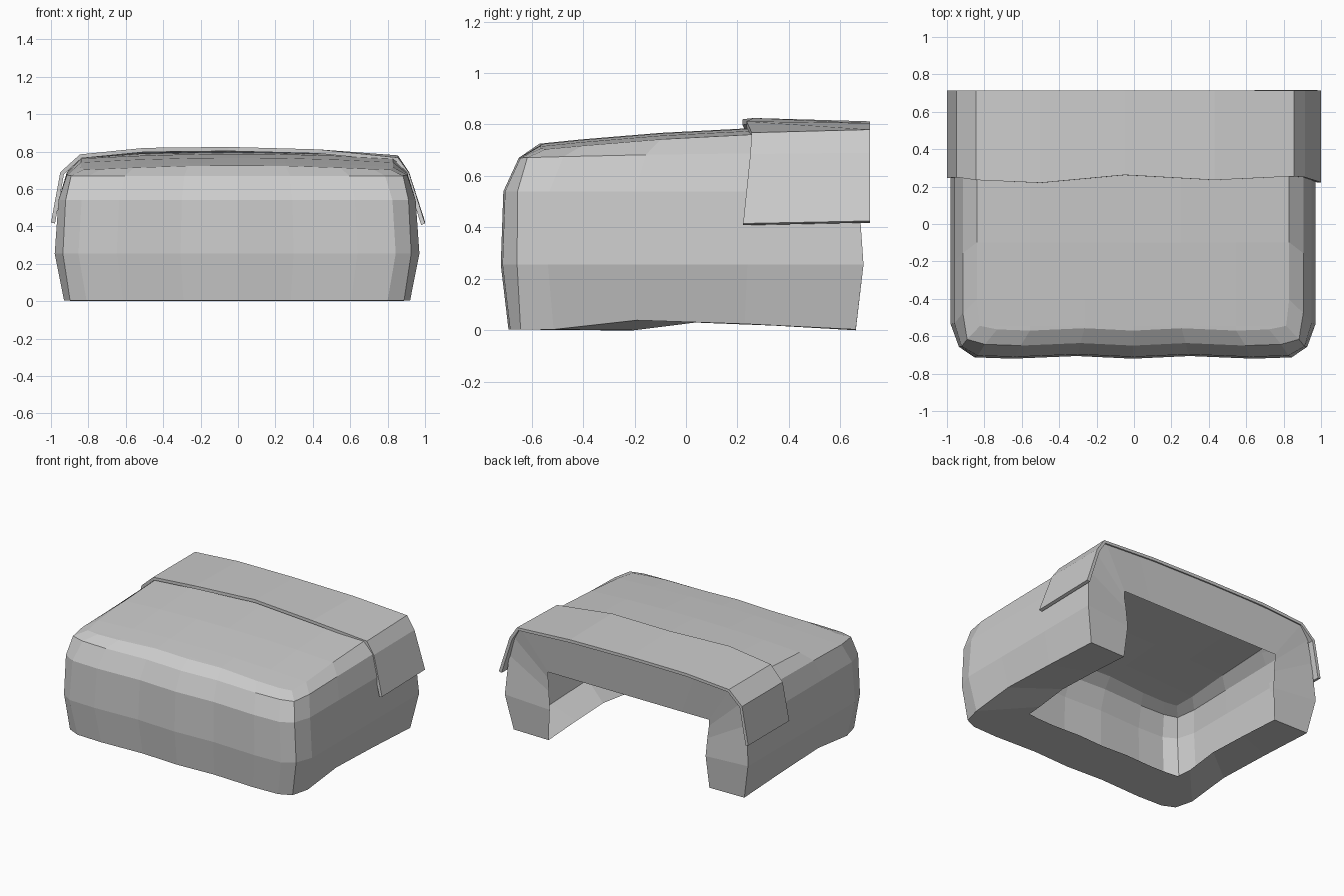
import bpy, bmesh

if "Cube" in bpy.data.objects:
    bpy.data.objects.remove(bpy.data.objects["Cube"])


def make_material(name, rgb):
    mat = bpy.data.materials.new(name)
    mat.use_nodes = True
    color = (*rgb, 1)
    mat.diffuse_color = color
    mat.node_tree.nodes["Principled BSDF"].inputs["Base Color"].default_value = color
    return mat


def make_object(name, bm, mat):
    bmesh.ops.recalc_face_normals(bm, faces=bm.faces)
    mesh = bpy.data.meshes.new(name)
    bm.to_mesh(mesh)
    bm.free()
    mesh.materials.append(mat)
    obj = bpy.data.objects.new(name, mesh)
    bpy.context.collection.objects.link(obj)
    return obj


grey = make_material("light grey", (0.6, 0.6, 0.6))

CROSS = [.66, .31, 0, -.31, -.66]
SIDE_ROWS = 5


def ring_plan(corner):
    """Plan of a wall ring: (fraction of width, fraction of depth from back)."""
    half = [(1, 0), (1, .32), (1, .63), (1, .87), (corner, corner), (.87, .995), (.66, 1), (.31, .99)]
    return half + [(0, 1)] + [(-u, t) for u, t in reversed(half)]


def bridge(bm, a, b):
    for i in range(len(a) - 1):
        bm.faces.new((a[i], a[i + 1], b[i + 1], b[i]))


def level_point(bm, level, u, t, crown=0, arch=0):
    """Vertex on a level; crown lifts the middle, arch lifts the side rows."""
    z, width, front, back, rise, corner = level
    h = z + rise * (1 - t * t) + crown * (1 - u * u) + arch * {.63: 1, .32: .6}.get(t, 0)
    return bm.verts.new((u * width - .005, back + (front - back) * t, h))


def ring(bm, level, **lift):
    return [level_point(bm, level, u, t, **lift) for u, t in ring_plan(level[-1])]


# Thin shell walls: (z, half width, front, back, rise to the back, corner)
LEVELS = [(.003, .925, -.69, .66, 0, .965), (.255, .975, -.72, .69, 0, .955),
          (.54, .955, -.71, .67, 0, .96), (.67, .91, -.65, .685, .02, .975),
          (.70, .835, -.57, .705, .07, .98)]
CROWN = .025
bm = bmesh.new()
rings = [ring(bm, LEVELS[0], arch=.036)] + [ring(bm, lv) for lv in LEVELS[1:-1]]
rings.append(ring(bm, LEVELS[-1], crown=CROWN))
for a, b in zip(rings, rings[1:]):
    bridge(bm, a, b)

# Roof rows from the back to the front edge
roof = rings[-1]
rows = []
for i in range(SIDE_ROWS):
    t = ring_plan(LEVELS[-1][-1])[i][1]
    middle = [level_point(bm, LEVELS[-1], u, t, crown=CROWN) for u in CROSS]
    rows.append([roof[i]] + middle + [roof[-1 - i]])
rows.append(roof[SIDE_ROWS:-SIDE_ROWS])
for a, b in zip(rows, rows[1:]):
    bridge(bm, a, b)

# Flange turned inward along the bottom
lip = ring(bm, (0, .645, -.33, .66, 0, .985), arch=.03)
bridge(bm, rings[0], lip)

# Flange turned inward around the back opening
SIDE_LIP = [(.625, .675, .23), (.635, .67, .36), (.645, .665, .45)]
left = [bm.verts.new((x - .005, y, z)) for x, y, z in SIDE_LIP]
right = [bm.verts.new((-x - .005, y, z)) for x, y, z in reversed(SIDE_LIP)]
head = [bm.verts.new((u * .645 - .005, .665, .495)) for u in [1] + CROSS + [-1]]
back_loop = [r[0] for r in rings[:-1]] + rows[0] + [r[-1] for r in reversed(rings[:-1])]
bridge(bm, back_loop, [lip[0]] + left + head + right + [lip[-1]])
make_object("hollow_shell", bm, grey)

# Thin cover strip folded over the rear of the roof: (x, z front, z back, front edge y)
STRIP = [(-1, .42, .42, .245), (-.95, .69, .69, .25), (-.845, .785, .785, .235),
         (-.5, .82, .81, .22), (-.05, .825, .812, .262), (.43, .812, .805, .235),
         (.855, .768, .78, .255), (.915, .685, .69, .25), (1, .415, .425, .222)]
bm = bmesh.new()
front_edge = [bm.verts.new((x, y, z)) for x, z, _, y in STRIP]
back_edge = [bm.verts.new((x, .715, z)) for x, _, z, _ in STRIP]
bridge(bm, front_edge, back_edge)
strip = make_object("rear_cover_strip", bm, grey)
if strip.data.polygons[3].normal.z < 0:
    strip.data.flip_normals()
solid = strip.modifiers.new("thickness", "SOLIDIFY")
solid.thickness = .022
solid.offset = -1
